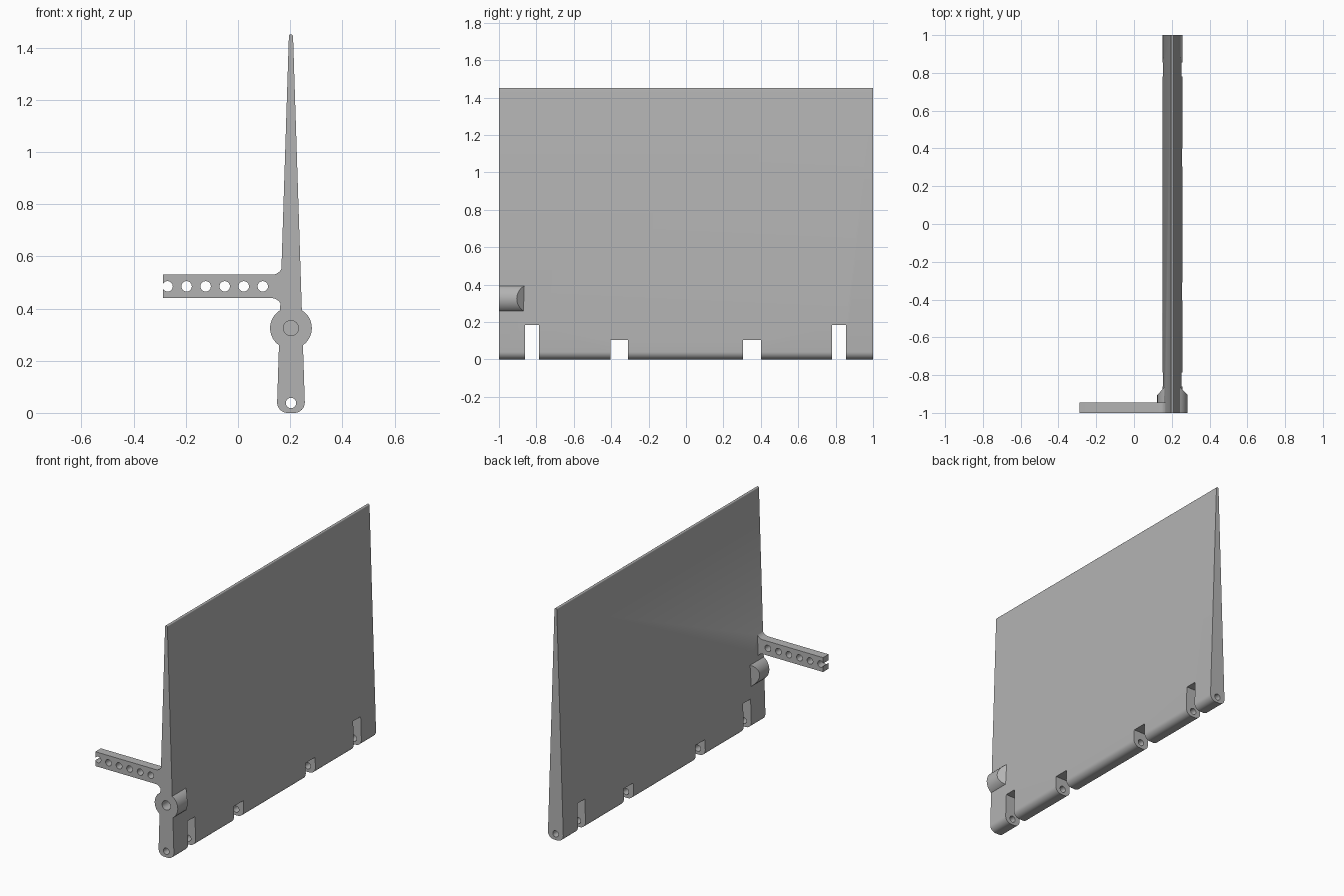
import bpy, bmesh
from math import cos, sin, pi, radians
from mathutils import Vector

if "Cube" in bpy.data.objects:
    bpy.data.objects.remove(bpy.data.objects["Cube"])

CX = 0.203          # centre plane of the panel
FRONT, BACK = -1.0, 1.0

grey = bpy.data.materials.new("plain grey")
grey.use_nodes = True
grey.diffuse_color = (0.45, 0.45, 0.45, 1)
grey.node_tree.nodes["Principled BSDF"].inputs["Base Color"].default_value = grey.diffuse_color


def arc(x, z, r, a0, a1, n=10):
    """Points of an arc in the XZ plane, angles in degrees."""
    steps = [radians(a0 + (a1 - a0) * i / n) for i in range(n + 1)]
    return [(x + r * cos(a), z + r * sin(a)) for a in steps]


def add_object(name, bm):
    bmesh.ops.recalc_face_normals(bm, faces=bm.faces)
    mesh = bpy.data.meshes.new(name)
    bm.to_mesh(mesh)
    bm.free()
    mesh.materials.append(grey)
    obj = bpy.data.objects.new(name, mesh)
    bpy.context.collection.objects.link(obj)
    return obj


def extrude(name, outline, y0, y1, planes=()):
    """Extrude an XZ outline along y, then trim it by (point, normal) planes."""
    bm = bmesh.new()
    face = bm.faces.new([bm.verts.new((x, y0, z)) for x, z in outline])
    new = bmesh.ops.extrude_face_region(bm, geom=[face])["geom"]
    bmesh.ops.translate(bm, vec=(0, y1 - y0, 0),
                        verts=[v for v in new if isinstance(v, bmesh.types.BMVert)])
    bmesh.ops.recalc_face_normals(bm, faces=bm.faces)
    for point, normal in planes:
        cut = bmesh.ops.bisect_plane(bm, geom=bm.verts[:] + bm.edges[:] + bm.faces[:],
                                     plane_co=point, plane_no=normal, clear_outer=True)
        edges = [e for e in cut["geom_cut"] if isinstance(e, bmesh.types.BMEdge)]
        bmesh.ops.contextual_create(bm, geom=edges)
    return add_object(name, bm)


def rod(name, x, z, r, y0, y1, sides=32, planes=()):
    return extrude(name, arc(x, z, r, 0, 360, sides)[:-1], y0, y1, planes)


def combine(target, tool, operation):
    mod = target.modifiers.new(operation.lower(), 'BOOLEAN')
    mod.object, mod.operation, mod.solver = tool, operation, 'EXACT'
    bpy.context.view_layer.objects.active = target
    bpy.ops.object.modifier_apply(modifier=mod.name)
    bpy.data.objects.remove(tool)


# Tapered panel with rounded foot and tip
half = arc(0.013, 0.04, 0.04, -90, 0) + arc(0, 1.443, 0.008, 2, 90, 6)
outline = [(CX + x, z) for x, z in half]
outline += [(CX - x, z) for x, z in reversed(half[:-1])]
panel = extrude("flap_panel", outline, FRONT, BACK)

# Lever arm with filleted root
root = 0.168
arm_outline = [(-0.288, 0.44)] + arc(root - 0.04, 0.40, 0.04, 90, 0, 8)
arm_outline += [(CX, 0.40), (CX, 0.57)] + arc(root - 0.037, 0.57, 0.04, 0, -90, 8)
arm_outline += [(-0.288, 0.53)]
arm = extrude("lever_arm", arm_outline, FRONT, -0.945)
for i in range(6):
    combine(arm, rod("arm_hole", -0.27 + 0.073 * i, 0.485, 0.02, -1.1, -0.9, 24), 'DIFFERENCE')

# Pivot boss, sloped at its inner end
slopes = [(Vector((CX + s * 0.08, -0.905, 0)), Vector((s, 0.95, 0)).normalized())
          for s in (-1, 1)]
boss = rod("pivot_boss", CX, 0.325, 0.08, FRONT, -0.835, 48, slopes)
combine(panel, arm, 'UNION')
combine(panel, boss, 'UNION')

# Blind pivot socket and hinge pin bore
combine(panel, rod("pivot_socket", CX, 0.325, 0.029, -1.1, -0.88), 'DIFFERENCE')
combine(panel, rod("hinge_bore", CX, 0.038, 0.02, -1.1, 1.1, 24), 'DIFFERENCE')

# Hinge notches along the foot
for y0, y1, top in ((-0.86, -0.785, 0.185), (-0.405, -0.31, 0.105),
                    (0.305, 0.4, 0.105), (0.78, 0.855, 0.185)):
    box = [(CX - 0.2, -0.1), (CX + 0.2, -0.1), (CX + 0.2, top), (CX - 0.2, top)]
    combine(panel, extrude("notch", box, y0, y1), 'DIFFERENCE')

# Smooth rounds, crisp edges
bpy.ops.object.select_all(action='DESELECT')
panel.select_set(True)
bpy.context.view_layer.objects.active = panel
bpy.ops.object.shade_smooth_by_angle(angle=radians(30))
